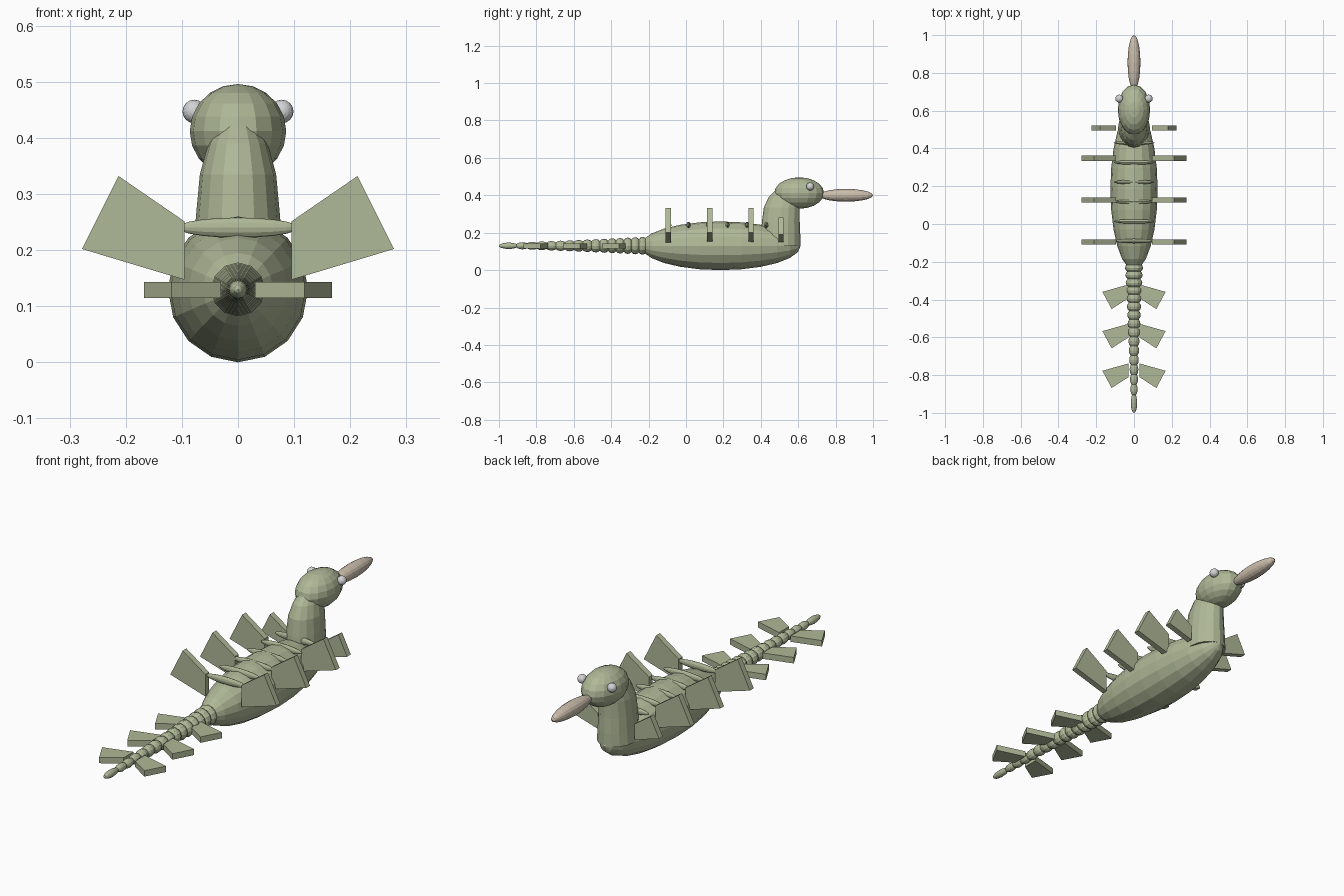
import bpy, bmesh, math
from mathutils import Matrix

if "Cube" in bpy.data.objects:
    bpy.data.objects.remove(bpy.data.objects["Cube"])


def material(name, rgb):
    m = bpy.data.materials.new(name)
    m.diffuse_color = (*rgb, 1)
    m.use_nodes = True
    m.node_tree.nodes["Principled BSDF"].inputs["Base Color"].default_value = m.diffuse_color
    return m


GREEN = material("sage green", (0.43, 0.48, 0.31))
TAN = material("pale tan", (0.60, 0.51, 0.41))
GREY = material("eye grey", (0.66, 0.66, 0.68))


def finish(name, bm, mat):
    bmesh.ops.recalc_face_normals(bm, faces=bm.faces)
    mesh = bpy.data.meshes.new(name)
    bm.to_mesh(mesh)
    bm.free()
    mesh.materials.append(mat)
    obj = bpy.data.objects.new(name, mesh)
    bpy.context.collection.objects.link(obj)
    return obj


def ellipsoid(name, centre, radii, mat=GREEN, seg=16, rings=10, axis='Y'):
    """Faceted ellipsoid with its poles along the given axis."""
    bm = bmesh.new()
    bmesh.ops.create_uvsphere(bm, u_segments=seg, v_segments=rings, radius=1)
    if axis == 'Y':
        bm.transform(Matrix.Rotation(math.pi / 2, 4, 'X'))
    elif axis == 'X':
        bm.transform(Matrix.Rotation(math.pi / 2, 4, 'Y'))
    bm.transform(Matrix.Translation(centre) @ Matrix.Diagonal((*radii, 1)))
    return finish(name, bm, mat)


def plate(name, corners, offset):
    """Extrude a flat outline along the offset vector."""
    bm = bmesh.new()
    a = [bm.verts.new(c) for c in corners]
    b = [bm.verts.new([p + q for p, q in zip(c, offset)]) for c in corners]
    bm.faces.new(a)
    bm.faces.new(b[::-1])
    n = len(a)
    for i in range(n):
        bm.faces.new((a[i], a[(i + 1) % n], b[(i + 1) % n], b[i]))
    return finish(name, bm, GREEN)


# Trunk and head
ellipsoid("body", (0, 0.185, 0.13), (0.125, 0.428, 0.13), rings=12)
ellipsoid("head", (0, 0.605, 0.412), (0.086, 0.133, 0.084), axis='Z')
ellipsoid("beak", (0, 0.855, 0.40), (0.034, 0.145, 0.034), TAN)

# Neck: oval rings (height, centre y, half depth, half width)
rings = [(0.13, 0.505, 0.106, 0.085), (0.19, 0.506, 0.105, 0.08),
         (0.26, 0.507, 0.101, 0.075), (0.335, 0.512, 0.096, 0.068),
         (0.39, 0.525, 0.083, 0.053), (0.425, 0.54, 0.062, 0.034),
         (0.442, 0.55, 0.04, 0.018)]
bm = bmesh.new()
loops = []
for z, y, d, w in rings:
    loops.append([bm.verts.new((w * math.cos(k * math.pi / 8),
                                y + d * math.sin(k * math.pi / 8), z))
                  for k in range(16)])
for lo, hi in zip(loops, loops[1:]):
    for k in range(16):
        j = (k + 1) % 16
        bm.faces.new((lo[k], lo[j], hi[j], hi[k]))
bm.faces.new(loops[0][::-1])
bm.faces.new(loops[-1])
finish("neck", bm, GREEN)

# Ridges across the back
for i in range(6):
    ellipsoid(f"back_ridge_{i + 1}", (0, 0.43 - 0.104 * i, 0.24),
              (0.108, 0.012, 0.018), axis='X', seg=12, rings=10)

# Tail: overlapping beads that shrink and lengthen towards the tip
y, count = -0.232, 16
for i in range(count):
    t = i / (count - 1)
    pitch = 0.039 + 0.016 * t
    half = 0.03 + 0.007 * t
    r = 0.048 - 0.031 * t
    if i == count - 1:
        y, half = -0.948, 0.052
    ellipsoid(f"tail_bead_{i + 1}", (0, y, 0.13), (r, half, r), seg=12, rings=8)
    y -= pitch

# Fins share one outline: (outward, along) from the middle of the inner edge
FIN = [(0, 0.052), (0, -0.052), (0.183, 0.003), (0.118, 0.133)]
for side, label in ((-1, "left"), (1, "right")):
    # upright fins on the trunk, the front pair smaller
    for i, (fy, s, z) in enumerate([(0.508, 0.71, 0.188), (0.348, 1, 0.199),
                                    (0.127, 1, 0.199), (-0.095, 1, 0.199)]):
        plate(f"body_fin_{label}_{i + 1}",
              [(side * (0.095 + u * s), fy - 0.014, z + v * s) for u, v in FIN],
              (0, 0.028, 0))
    # flat fins on the tail, swept towards the tip
    for i, fy in enumerate((-0.357, -0.565, -0.775)):
        plate(f"tail_fin_{label}_{i + 1}",
              [(side * (0.03 + u * 0.75), fy - v * 0.7, 0.115) for u, v in FIN],
              (0, 0, 0.028))
    # eye
    eye = ellipsoid(f"eye_{label}", (side * 0.078, 0.664, 0.447),
                    (0.021, 0.021, 0.021), GREY, seg=16, rings=10)
